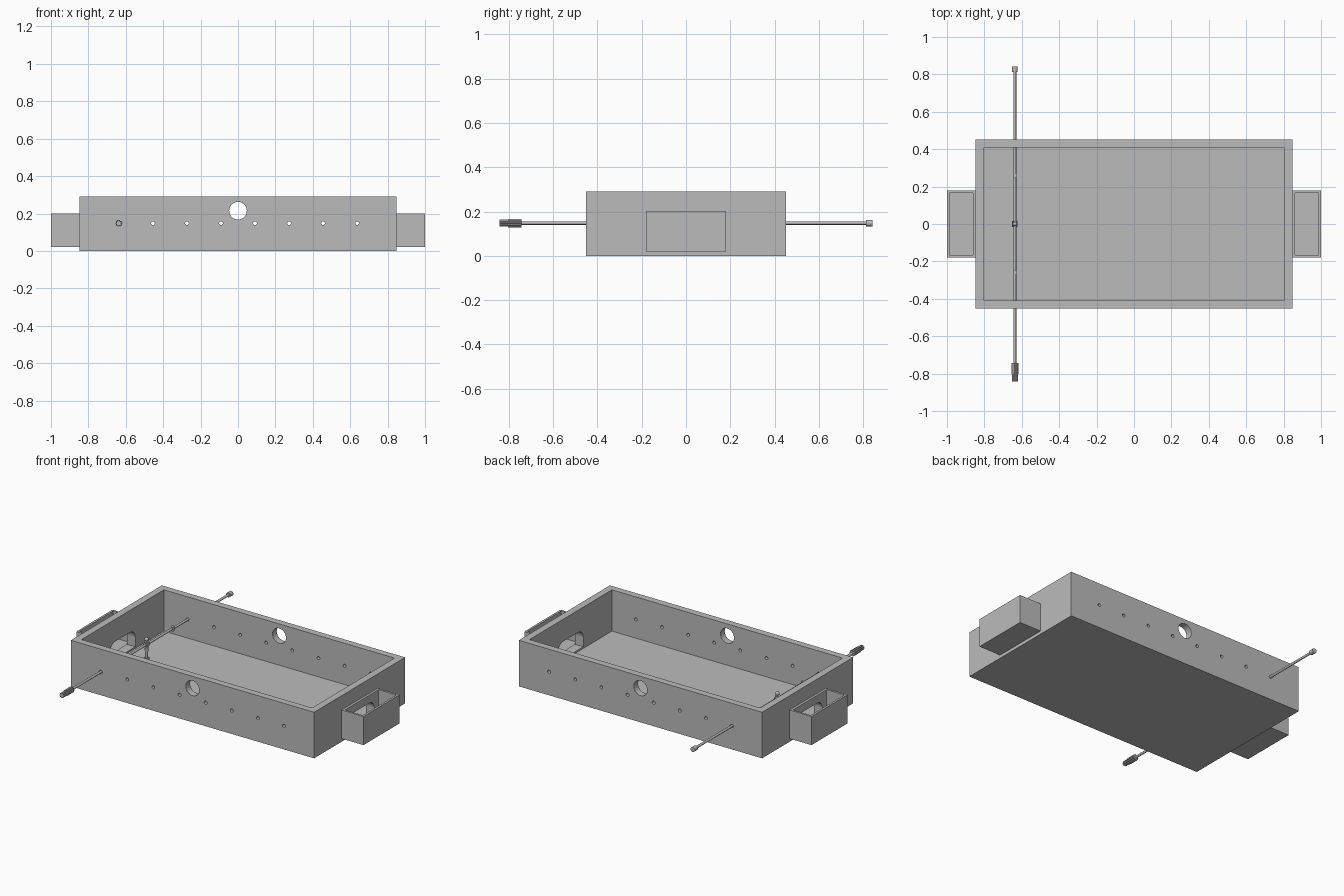
import bpy, bmesh, math
from mathutils import Matrix, Vector

if "Cube" in bpy.data.objects:
    bpy.data.objects.remove(bpy.data.objects["Cube"], do_unlink=True)

grey = bpy.data.materials.new("plain grey")
grey.use_nodes = True
grey.diffuse_color = (0.5, 0.5, 0.5, 1)
grey.node_tree.nodes["Principled BSDF"].inputs["Base Color"].default_value = (0.5, 0.5, 0.5, 1)

ROD_X, ROD_Z = -0.637, 0.148
FLOOR = 0.03


def box(bm, lo, hi):
    lo, hi = Vector(lo), Vector(hi)
    size = Matrix.Diagonal(hi - lo).to_4x4()
    bmesh.ops.create_cube(bm, size=1, matrix=Matrix.Translation((lo + hi) / 2) @ size)


def cylinder(bm, centre, radius, length, axis="Y", sides=24, top=None):
    turn = Matrix.Rotation(math.pi / 2, 4, "X") if axis == "Y" else Matrix()
    bmesh.ops.create_cone(bm, cap_ends=True, segments=sides, radius1=radius,
                          radius2=radius if top is None else top, depth=length,
                          matrix=Matrix.Translation(centre) @ turn)


def extrude(bm, points, move):
    face = bm.faces.new([bm.verts.new(p) for p in points])
    out = bmesh.ops.extrude_face_region(bm, geom=[face])["geom"]
    bmesh.ops.translate(bm, vec=move, verts=[v for v in out if isinstance(v, bmesh.types.BMVert)])
    bmesh.ops.recalc_face_normals(bm, faces=bm.faces)


def finish(bm, name, smooth=False):
    mesh = bpy.data.meshes.new(name)
    bm.to_mesh(mesh)
    bm.free()
    mesh.materials.append(grey)
    obj = bpy.data.objects.new(name, mesh)
    bpy.context.collection.objects.link(obj)
    if smooth:
        activate(obj)
        bpy.ops.object.shade_smooth_by_angle(angle=math.radians(35))
    return obj


def activate(obj):
    bpy.ops.object.select_all(action="DESELECT")
    obj.select_set(True)
    bpy.context.view_layer.objects.active = obj


def cut(obj, cutter):
    mod = obj.modifiers.new("cut", "BOOLEAN")
    mod.operation, mod.solver, mod.object = "DIFFERENCE", "EXACT", cutter
    activate(obj)
    bpy.ops.object.modifier_apply(modifier=mod.name)


# Cutter for the rod holes, ball holes and goal mouths
bm = bmesh.new()
for i in range(8):
    cylinder(bm, (ROD_X + i * 0.182, 0, ROD_Z), 0.01, 1.2)
cylinder(bm, (0, 0, 0.215), 0.047, 1.2, sides=40)
half, low, high, r = 0.125, 0.04, 0.15, 0.05
mouth = [(-half, low), (half, low)]
for cy, start in ((half - r, 0), (r - half, 90)):
    for i in range(7):
        a = math.radians(start + i * 15)
        mouth.append((cy + r * math.cos(a), high - r + r * math.sin(a)))
for x in (-0.88, 0.79):
    extrude(bm, [(x, y, z) for y, z in mouth], (0.09, 0, 0))
holes = finish(bm, "hole_cutter")

# Open table body
bm = bmesh.new()
box(bm, (-0.847, -0.4525, 0), (0.847, 0.4525, 0.29))
table = finish(bm, "table_body")
bm = bmesh.new()
box(bm, (-0.803, -0.41, FLOOR), (0.803, 0.41, 0.4))
cavity = finish(bm, "cavity_cutter")
cut(table, cavity)
cut(table, holes)

# Goal collecting boxes at both ends
bm = bmesh.new()
for s in (-1, 1):
    x1, x2 = sorted((s * 0.862, s * 0.987))
    box(bm, (x1, -0.167, 0.034), (x2, 0.167, 0.4))
pockets = finish(bm, "pocket_cutter")
for s, name in ((-1, "right_goal_box"), (1, "left_goal_box")):
    bm = bmesh.new()
    x1, x2 = sorted((s * 0.847, s * 1.0))
    box(bm, (x1, -0.18, 0.02), (x2, 0.18, 0.2))
    goal = finish(bm, name)
    cut(goal, pockets)
    cut(goal, holes)
for cutter in (holes, cavity, pockets):
    bpy.data.objects.remove(cutter, do_unlink=True)

# Rod with end cap and two small pins
bm = bmesh.new()
cylinder(bm, (ROD_X, 0.01, ROD_Z), 0.0075, 1.63)
finish(bm, "rod", True)
bm = bmesh.new()
cylinder(bm, (ROD_X, 0.828, ROD_Z), 0.015, 0.03)
finish(bm, "rod_end_cap", True)
bm = bmesh.new()
for y in (-0.26, 0.26):
    cylinder(bm, (ROD_X, y, ROD_Z), 0.011, 0.026, "Z", 16)
finish(bm, "rod_pins", True)

# Ribbed handle
bm = bmesh.new()
for y, length, outer in ((-0.843, 0.04, 0.016), (-0.803, 0.06, 0.019)):
    ring = []
    for i in range(40):
        a = math.tau * i / 40
        rad = outer if i % 4 < 2 else outer * 0.8
        ring.append((ROD_X + rad * math.cos(a), y, ROD_Z + rad * math.sin(a)))
    extrude(bm, ring, (0, length, 0))
finish(bm, "handle")

# Player figure on the rod
bm = bmesh.new()
cylinder(bm, (ROD_X, 0, ROD_Z), 0.014, 0.03)
cylinder(bm, (ROD_X, 0, 0.142), 0.009, 0.05, "Z", 16, 0.015)
cylinder(bm, (ROD_X, 0, 0.093), 0.008, 0.06, "Z", 16, 0.011)
bmesh.ops.create_uvsphere(bm, u_segments=16, v_segments=10, radius=0.012,
                          matrix=Matrix.Translation((ROD_X, 0, 0.18)))
box(bm, (ROD_X - 0.013, -0.012, 0.042), (ROD_X + 0.013, 0.012, 0.066))
finish(bm, "player", True)
